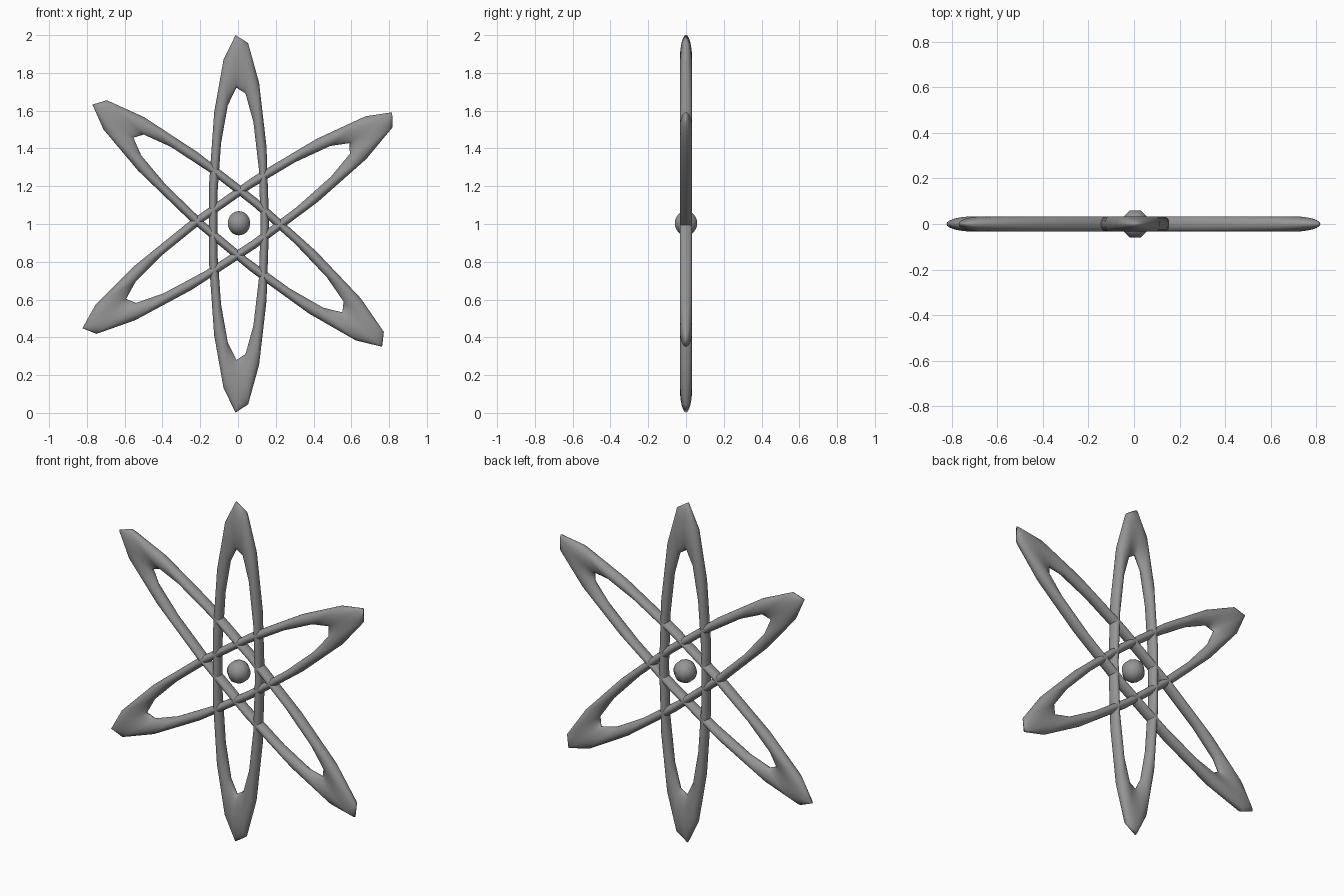
import bpy
import math

if "Cube" in bpy.data.objects:
    bpy.data.objects.remove(bpy.data.objects["Cube"])

grey = bpy.data.materials.new("mid_grey")
grey.diffuse_color = (0.30, 0.30, 0.30, 1.0)
grey.use_nodes = True
grey.node_tree.nodes["Principled BSDF"].inputs["Base Color"].default_value = grey.diffuse_color


def finish(name):
    obj = bpy.context.object
    obj.name = name
    obj.data.materials.append(grey)
    bpy.ops.object.shade_smooth()
    return obj


def orbit(name, tilt, x, z):
    """Coarse ring squashed into a long ellipse, stood upright and tilted."""
    bpy.ops.mesh.primitive_torus_add(
        major_segments=15, minor_segments=24,
        major_radius=0.865, minor_radius=0.14)
    obj = finish(name)
    obj.scale = (0.16, 1.0, 0.236)
    obj.rotation_euler = (math.radians(90), math.radians(tilt), 0)
    obj.location = (x, 0, z)


# three crossing orbit rings
orbit("upright_orbit", 0, 0.004, 1.001)
orbit("right_leaning_orbit", 55.1, 0.006, 1.006)
orbit("left_leaning_orbit", -50.1, 0.007, 1.004)

# small eight-sided ball in the middle
bpy.ops.mesh.primitive_uv_sphere_add(
    segments=8, ring_count=16, radius=0.064,
    location=(0.005, 0, 1.004), rotation=(0, 0, math.radians(22.5)))
finish("nucleus")
